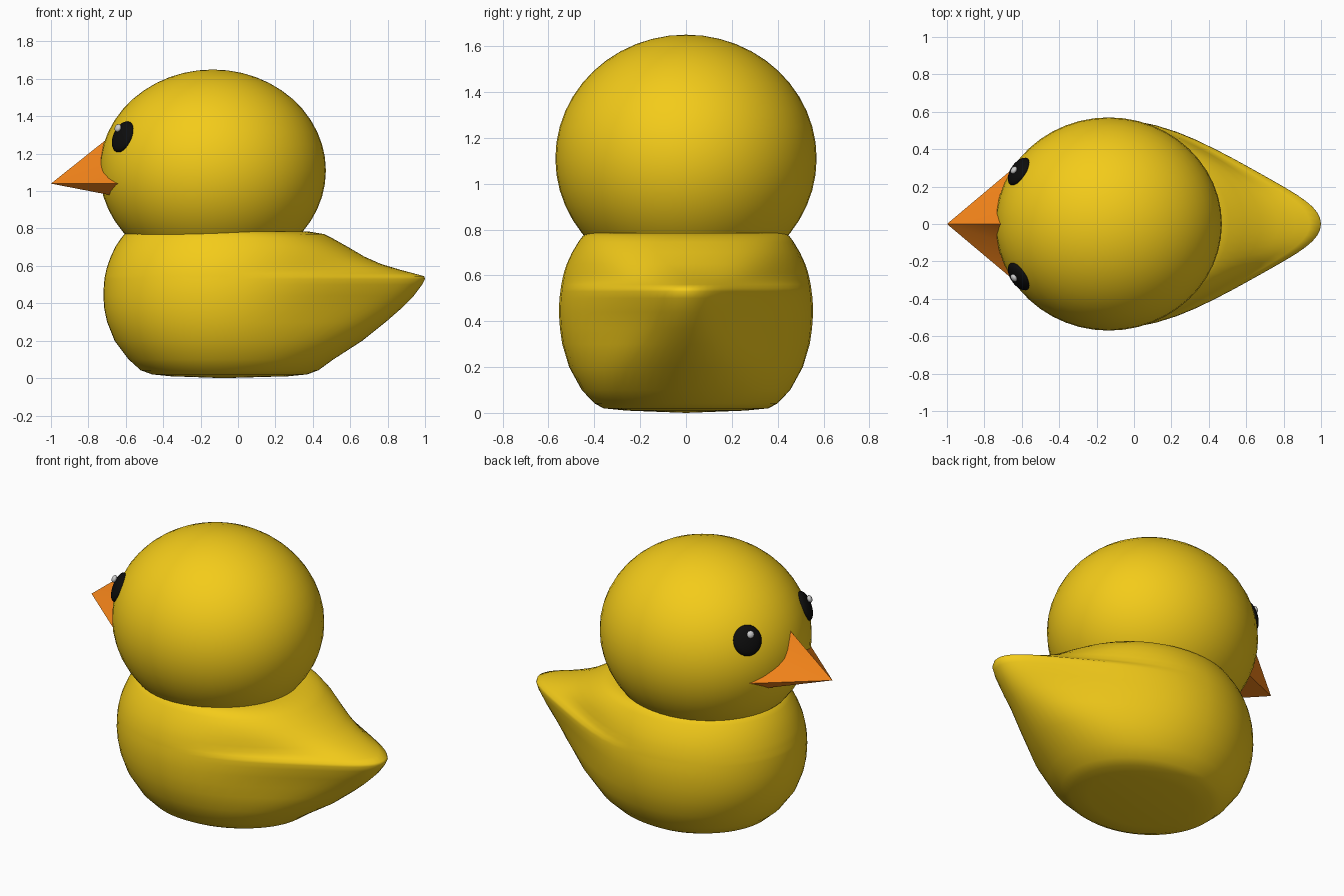
import bpy, bmesh, math
from mathutils import Vector, Matrix

if "Cube" in bpy.data.objects:
    bpy.data.objects.remove(bpy.data.objects["Cube"])


def material(name, rgb):
    m = bpy.data.materials.new(name)
    m.diffuse_color = (*rgb, 1)
    m.use_nodes = True
    m.node_tree.nodes["Principled BSDF"].inputs["Base Color"].default_value = m.diffuse_color
    return m


YELLOW = material("yellow", (0.9, 0.6, 0.01))
ORANGE = material("orange", (0.9, 0.23, 0.01))
BLACK = material("black", (0.004, 0.004, 0.004))
WHITE = material("white", (0.8, 0.8, 0.8))


def finish(bm, name, mat, angle=50):
    bmesh.ops.recalc_face_normals(bm, faces=bm.faces)
    me = bpy.data.meshes.new(name)
    bm.to_mesh(me)
    bm.free()
    ob = bpy.data.objects.new(name, me)
    bpy.context.collection.objects.link(ob)
    me.materials.append(mat)
    bpy.ops.object.select_all(action='DESELECT')
    ob.select_set(True)
    bpy.context.view_layer.objects.active = ob
    bpy.ops.object.shade_smooth_by_angle(angle=math.radians(angle))
    return ob


def ellipsoid(name, centre, radii, mat, axis=(0, 0, 1), seg=48, rings=24):
    bm = bmesh.new()
    turn = Vector(axis).to_track_quat('Z', 'Y').to_matrix().to_4x4()
    bmesh.ops.create_uvsphere(
        bm, u_segments=seg, v_segments=rings, radius=1,
        matrix=Matrix.Translation(centre) @ turn @ Matrix.Diagonal((*radii, 1)))
    return finish(bm, name, mat)


# Body: horizontal teardrop slices (z, front x, tail x, half width)
slices = [(0.01, -0.36, 0.27, 0.26), (0.02, -0.46, 0.37, 0.36),
          (0.042, -0.52, 0.43, 0.40), (0.1, -0.585, 0.51, 0.455),
          (0.2, -0.66, 0.665, 0.51), (0.3, -0.70, 0.79, 0.54),
          (0.37, -0.715, 0.87, 0.55), (0.44, -0.72, 0.94, 0.555),
          (0.5, -0.717, 0.985, 0.552), (0.53, -0.714, 1.0, 0.548),
          (0.545, -0.712, 0.995, 0.546), (0.56, -0.708, 0.94, 0.544),
          (0.58, -0.704, 0.865, 0.54), (0.61, -0.695, 0.765, 0.533),
          (0.65, -0.68, 0.675, 0.52), (0.7, -0.657, 0.59, 0.497),
          (0.745, -0.627, 0.51, 0.47), (0.77, -0.607, 0.46, 0.452),
          (0.785, -0.58, 0.37, 0.43)]
N, XC = 64, -0.08
bm = bmesh.new()
rings = []
for z, front, tail, w in slices:
    k = min(1, max(0, (tail - 0.55) / 0.35))   # how pointed the slice is
    ring = []
    for i in range(N):
        t = 2 * math.pi * i / N
        c, s = math.cos(t), math.sin(t)
        if c > 0:
            x = XC + (tail - XC) * c
            s = (1 - k) * s + k * (0.58 * s + 0.42 * s ** 5)
        else:
            x = XC + (XC - front) * c
        ring.append(bm.verts.new((x, w * s, z)))
    rings.append(ring)
for a, b in zip(rings, rings[1:]):
    for i in range(N):
        j = (i + 1) % N
        bm.faces.new((a[i], a[j], b[j], b[i]))
for ring, z in ((rings[0], 0.0), (rings[-1], 0.79)):
    mid = bm.verts.new((-0.08, 0, z))
    for i in range(N):
        bm.faces.new((ring[i], ring[(i + 1) % N], mid))
finish(bm, "body", YELLOW, 70)

# Head
HEAD, HR = Vector((-0.135, 0, 1.11)), Vector((0.605, 0.57, 0.54))
ellipsoid("head", HEAD, HR, YELLOW)

# Beak: faceted pyramid whose base is sunk into the head
tip = Vector((-1, 0, 1.04))
half = [(-0.735, 0.085, 1.13), (-0.655, 0.29, 1.04), (-0.69, 0.18, 0.98)]
base = [(-0.73, 0, 1.255)] + half + [(x, -y, z) for x, y, z in reversed(half)]
bm = bmesh.new()
top = bm.verts.new(tip)
foot = [bm.verts.new(tip + (Vector(p) - tip) * 1.12) for p in base]
back = bm.verts.new((-0.5, 0, 1.08))
for a, b in zip(foot, foot[1:] + foot[:1]):
    bm.faces.new((a, b, top))
    bm.faces.new((b, a, back))
finish(bm, "beak", ORANGE, 20)

# Eyes with a small glint, mirrored
for side, label in ((1, "left"), (-1, "right")):
    pos = Vector((-0.615, 0.28 * side, 1.29))
    d = pos - HEAD
    n = Vector([d[i] / HR[i] ** 2 for i in range(3)]).normalized()
    ellipsoid(label + "_eye", pos, (0.084, 0.088, 0.035), BLACK, n, 32, 16)
    spot = Vector((-0.638, 0.285 * side, 1.335)) + n * 0.006
    ellipsoid(label + "_eye_glint", spot, (0.022, 0.022, 0.014), WHITE, n, 16, 8)
